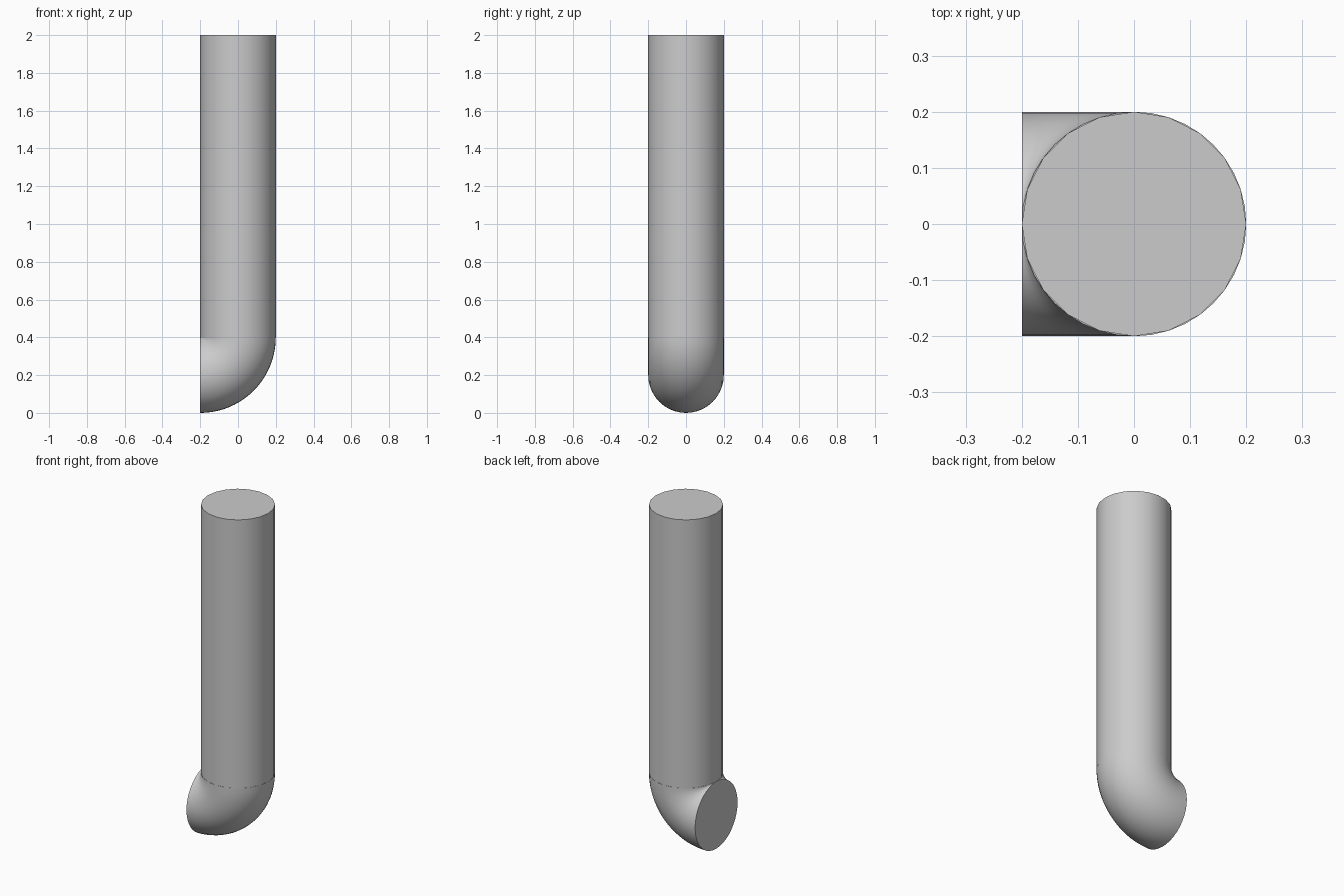
import bpy, bmesh
from math import sin, cos, pi, radians

cube = bpy.data.objects.get("Cube")
if cube:
    bpy.data.objects.remove(cube, do_unlink=True)

RADIUS = 0.2    # pipe radius, also the bend radius of the elbow
BEND_X, BEND_Z, TOP = -0.2, 0.4, 2.0

grey = bpy.data.materials.new("light grey")
grey.use_nodes = True
colour = (0.6, 0.6, 0.6, 1)
grey.diffuse_color = colour
grey.node_tree.nodes["Principled BSDF"].inputs["Base Color"].default_value = colour


def sweep(name, frames, sides):
    """Capped tube through rings given as (centre, outward axis in the xz plane)."""
    bm = bmesh.new()
    rings = []
    for (cx, cz), (ax, az) in frames:
        ring = []
        for i in range(sides):
            a = 2 * pi * i / sides
            u, v = RADIUS * cos(a), RADIUS * sin(a)
            ring.append(bm.verts.new((cx + ax * u, v, cz + az * u)))
        rings.append(ring)
    for low, high in zip(rings, rings[1:]):
        for i in range(sides):
            j = (i + 1) % sides
            bm.faces.new((low[i], low[j], high[j], high[i]))
    bm.faces.new(rings[0][::-1])
    bm.faces.new(rings[-1])
    # The inside of the bend closes to a single point
    bmesh.ops.remove_doubles(bm, verts=bm.verts[:], dist=1e-5)
    bmesh.ops.recalc_face_normals(bm, faces=bm.faces[:])
    mesh = bpy.data.meshes.new(name)
    bm.to_mesh(mesh)
    bm.free()
    mesh.materials.append(grey)
    obj = bpy.data.objects.new(name, mesh)
    bpy.context.collection.objects.link(obj)
    bpy.ops.object.select_all(action="DESELECT")
    obj.select_set(True)
    bpy.context.view_layer.objects.active = obj
    bpy.ops.object.shade_smooth_by_angle(angle=radians(40))
    return obj


# Straight upright pipe
sweep("pipe_shaft", [((0, BEND_Z), (1, 0)), ((0, TOP), (1, 0))], 20)

# Quarter-turn elbow, opening towards -x
STEPS = 20
bend = []
for k in range(STEPS + 1):
    t = -pi / 2 * (1 - k / STEPS)
    axis = (cos(t), sin(t))
    bend.append(((BEND_X + RADIUS * axis[0], BEND_Z + RADIUS * axis[1]), axis))
sweep("pipe_elbow", bend, 40)
